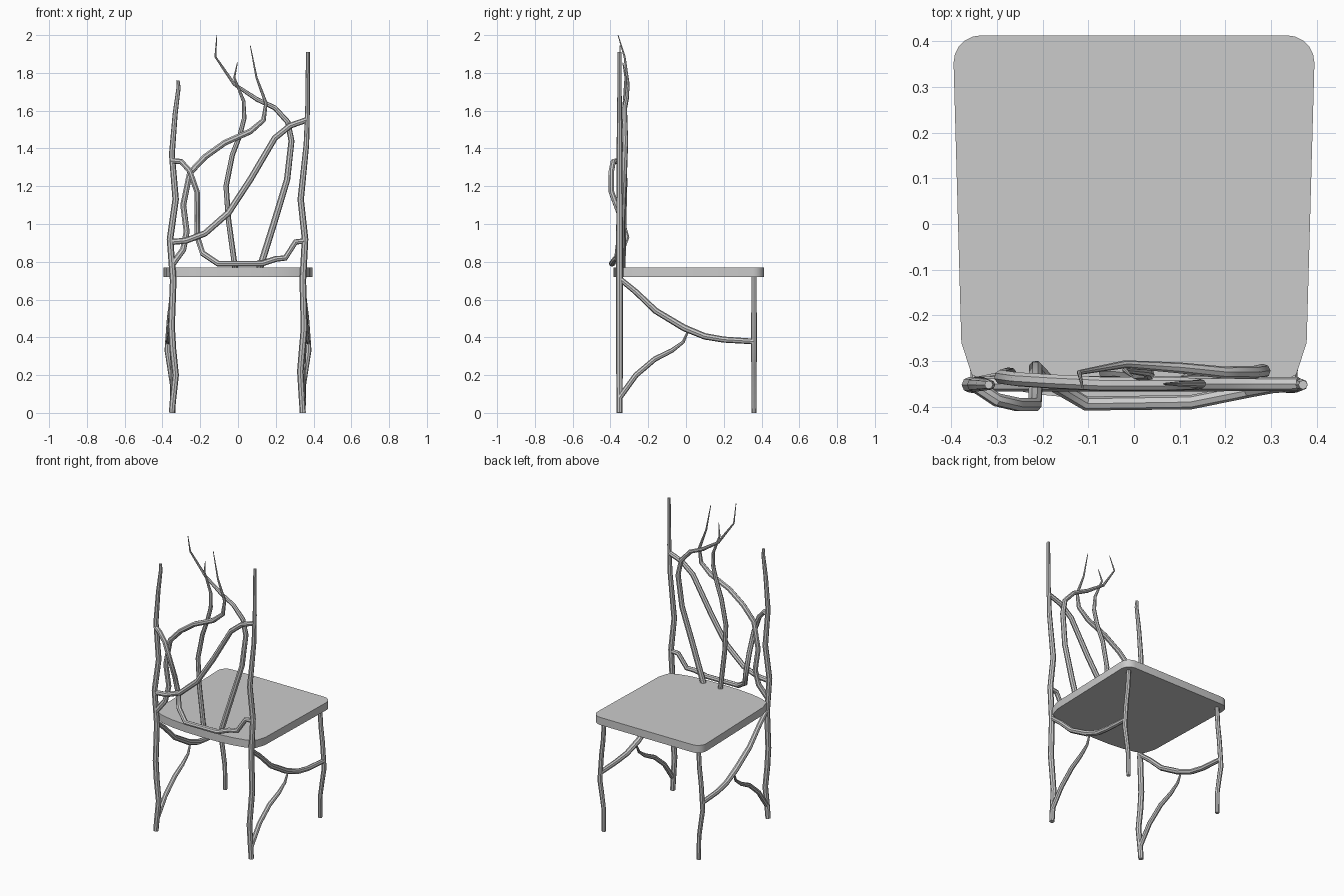
import bpy, bmesh, math


def branch(name, pts, radii):
    """Tapered round branch; pts are (x, y, z), radii run from start to end."""
    cu = bpy.data.curves.new(name, 'CURVE')
    cu.dimensions = '3D'
    cu.bevel_depth = 1.0
    cu.bevel_resolution = 2
    cu.use_fill_caps = True
    sp = cu.splines.new('POLY')
    sp.points.add(len(pts) - 1)
    n = len(pts) - 1
    for i, p in enumerate(pts):
        sp.points[i].co = (*p, 1)
        t = i / n * (len(radii) - 1)
        k = min(int(t), len(radii) - 2)
        sp.points[i].radius = radii[k] + (radii[k + 1] - radii[k]) * (t - k)
    ob = bpy.data.objects.new(name, cu)
    bpy.context.collection.objects.link(ob)
    bpy.ops.object.select_all(action='DESELECT')
    ob.select_set(True)
    bpy.context.view_layer.objects.active = ob
    bpy.ops.object.convert(target='MESH')
    bpy.ops.object.shade_smooth_by_angle(angle=math.radians(40))
    return bpy.context.object


def flat(pts, y):
    """Put (x, z) points on a plane of constant y."""
    return [(x, y, z) for x, z in pts]


# Seat: tapered slab with rounded far corners and a bowed edge at the posts
half = [(0.0, -0.385), (0.12, -0.382), (0.22, -0.372), (0.30, -0.355), (0.355, -0.33), (0.378, -0.26)]
half += [(0.335 + 0.06 * math.cos(a), 0.353 + 0.06 * math.sin(a))
         for a in (math.radians(18 * i) for i in range(6))]
outline = half + [(-x, y) for x, y in reversed(half[1:])]
bm = bmesh.new()
face = bm.faces.new([bm.verts.new((x, y, 0.72)) for x, y in outline])
ext = bmesh.ops.extrude_face_region(bm, geom=[face])
bmesh.ops.translate(bm, vec=(0, 0, 0.05),
                    verts=[v for v in ext['geom'] if isinstance(v, bmesh.types.BMVert)])
bmesh.ops.recalc_face_normals(bm, faces=bm.faces)
me = bpy.data.meshes.new("seat")
bm.to_mesh(me)
bm.free()
seat = bpy.data.objects.new("seat", me)
bpy.context.collection.objects.link(seat)
bpy.context.view_layer.objects.active = seat
seat.select_set(True)
bpy.ops.object.shade_smooth_by_angle(angle=math.radians(30))

# Tall posts that form legs and backrest sides
branch("left_post", flat([(-.35, 0), (-.345, .06), (-.33, .2), (-.345, .34), (-.352, .46), (-.343, .7), (-.36, .92),
                          (-.33, 1.13), (-.35, 1.37), (-.333, 1.58), (-.315, 1.72), (-.318, 1.76)], -.352),
       [.016, .018, .017, .009])
branch("right_post", flat([(.343, 0), (.338, .08), (.33, .22), (.35, .45), (.343, .7), (.355, .92),
                           (.332, 1.13), (.362, 1.42), (.368, 1.6), (.37, 1.91)], -.352),
       [.016, .018, .017, .010])

# Legs and side braces, both sides
for side, s in (("left", -1), ("right", 1)):
    branch(side + "_leg", flat([(s * x, z) for x, z in
           [(.345, 0), (.347, .15), (.36, .24), (.374, .33), (.362, .5), (.35, .6), (.343, .73)]], .36),
           [.013, .015, .014])
    branch(side + "_stretcher", [(s * x, y, z) for x, y, z in
           [(.343, -.35, .71), (.346, -.265, .64), (.35, -.16, .54), (.355, -.01, .45),
            (.362, .1, .405), (.368, .2, .388), (.37, .36, .378)]], [.014, .018, .015])
    branch(side + "_brace", [(s * x, y, z) for x, y, z in
           [(.342, -.352, .08), (.342, -.265, .2), (.345, -.165, .285), (.35, -.075, .33),
            (.352, -.015, .375), (.355, .012, .435)]], [.015, .014, .005])

# Backrest branches
branch("low_loop_branch",
       [(-.35, -.352, 1.335), (-.30, -.385, 1.33), (-.255, -.395, 1.28), (-.217, -.395, 1.17),
        (-.215, -.35, 1.05), (-.215, -.315, .93), (-.187, -.345, .845), (-.105, -.393, .79),
        (.125, -.39, .79), (.2, -.375, .815), (.25, -.365, .82), (.305, -.355, .905), (.355, -.352, .91)],
       [.015, .016, .015])
branch("diagonal_branch", flat(
       [(-.35, .905), (-.275, .912), (-.175, .95), (-.05, 1.06), (.065, 1.235), (.195, 1.455),
        (.275, 1.52), (.36, 1.55)], -.35), [.016, .017, .015])
branch("left_sweeping_branch",
       [(-.345, -.352, .79), (-.29, -.34, .865), (-.272, -.33, .96), (-.29, -.335, 1.1),
        (-.255, -.34, 1.27), (-.175, -.345, 1.355), (-.07, -.35, 1.43), (.065, -.35, 1.49),
        (.135, -.35, 1.55), (.148, -.35, 1.64), (.098, -.35, 1.775), (.065, -.35, 1.945)],
       [.017, .016, .016, .002])
branch("right_sweeping_branch",
       [(.115, -.345, .765), (.195, -.34, 1.02), (.26, -.33, 1.235), (.283, -.322, 1.44),
        (.263, -.325, 1.54), (.195, -.325, 1.615), (.1, -.315, 1.66), (-.02, -.307, 1.74),
        (-.12, -.325, 1.885), (-.112, -.36, 2.0)],
       [.018, .016, .012, .002])
branch("centre_branch",
       [(-.015, -.335, .765), (-.05, -.33, 1.02), (-.063, -.325, 1.2), (-.03, -.325, 1.365),
        (.01, -.33, 1.47), (.033, -.33, 1.56), (.03, -.325, 1.65), (-.02, -.32, 1.775), (-.003, -.335, 1.855)],
       [.015, .014, .012, .002])
